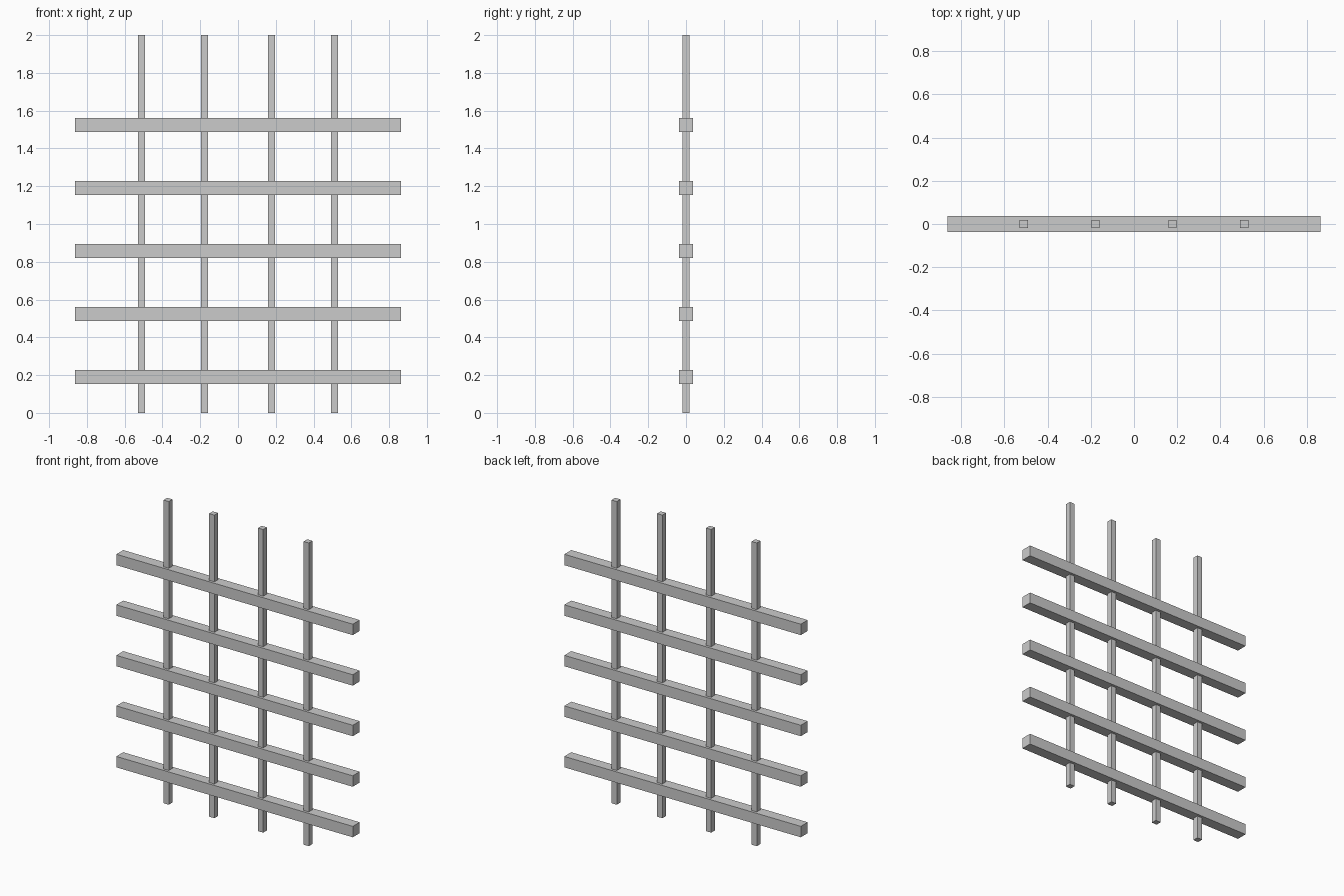
import bpy

if "Cube" in bpy.data.objects:
    bpy.data.objects.remove(bpy.data.objects["Cube"])


def box(name, center, size):
    bpy.ops.mesh.primitive_cube_add(size=1, location=center)
    ob = bpy.context.object
    ob.name = name
    ob.scale = size
    bpy.ops.object.transform_apply(location=False, rotation=False, scale=True)
    return ob


# Thin upright bars, mirrored about the centre
for i, x in enumerate((-0.511, -0.178, 0.178, 0.511)):
    box(f"upright_bar_{i + 1}", (x, 0, 1.0), (0.038, 0.038, 2.0))

# Thicker horizontal rails, evenly spaced
for i in range(5):
    box(f"cross_rail_{i + 1}", (0, 0, 0.19 + i * 0.3335), (1.726, 0.072, 0.072))
